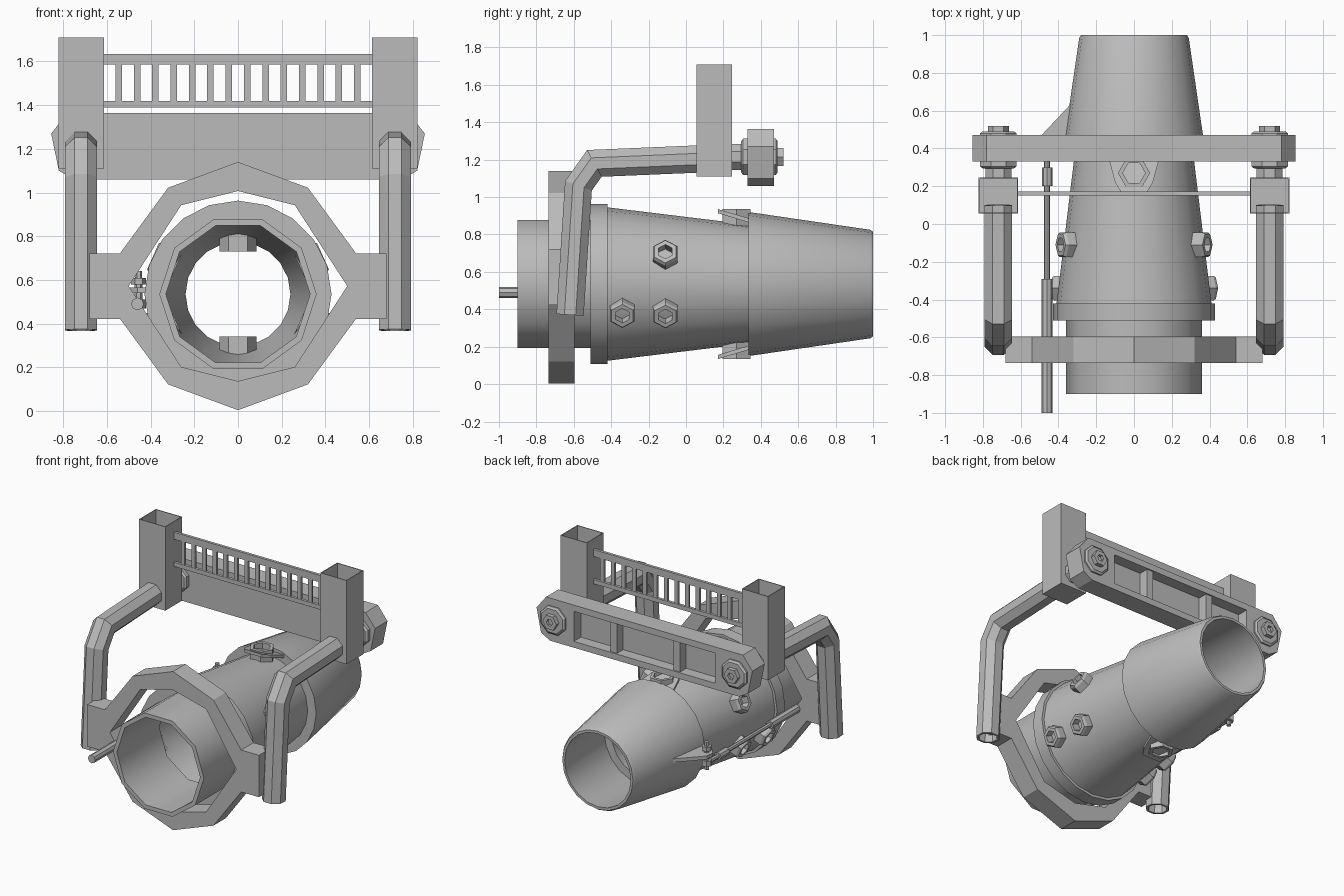
import bpy, bmesh, math
from mathutils import Vector

cube = bpy.data.objects.get("Cube")
if cube:
    bpy.data.objects.remove(cube, do_unlink=True)

grey = bpy.data.materials.new("plain grey")
grey.use_nodes = True
tone = (0.5, 0.5, 0.5, 1)
grey.diffuse_color = tone
grey.node_tree.nodes["Principled BSDF"].inputs["Base Color"].default_value = tone

CZ = 0.535          # height of the barrel axis
HUB = (0.718, 1.215)


def finish(name, bm, smooth=False):
    bmesh.ops.recalc_face_normals(bm, faces=bm.faces)
    mesh = bpy.data.meshes.new(name)
    bm.to_mesh(mesh)
    bm.free()
    obj = bpy.data.objects.new(name, mesh)
    bpy.context.collection.objects.link(obj)
    mesh.materials.append(grey)
    if smooth:
        bpy.ops.object.select_all(action='DESELECT')
        obj.select_set(True)
        bpy.context.view_layer.objects.active = obj
        bpy.ops.object.shade_smooth_by_angle(angle=math.radians(38))
    return obj


def bridge(bm, a, b):
    n = len(a)
    for i in range(n):
        bm.faces.new((a[i], a[(i + 1) % n], b[(i + 1) % n], b[i]))


def turned(name, origin, axis, profile, sides, solid=True, smooth=False, phase=0):
    """Turn a (distance, radius) profile round an axis; hollow profiles close on themselves."""
    axis, origin = Vector(axis).normalized(), Vector(origin)
    u = Vector((0, 1, 0)) if abs(axis.x) > 0.1 else Vector((1, 0, 0))
    v = axis.cross(u)
    bm = bmesh.new()
    rings = []
    for t, r in profile:
        angles = [math.tau * (i + phase) / sides for i in range(sides)]
        rings.append([bm.verts.new(origin + axis * t + (u * math.cos(a) + v * math.sin(a)) * r)
                      for a in angles])
    for a, b in zip(rings, rings[1:]):
        bridge(bm, a, b)
    if solid:
        bm.faces.new(rings[0])
        bm.faces.new(rings[-1])
    else:
        bridge(bm, rings[-1], rings[0])
    return finish(name, bm, smooth)


def prism(name, outline, depth):
    """Extrude a flat outline by a vector."""
    bm = bmesh.new()
    a = [bm.verts.new(p) for p in outline]
    b = [bm.verts.new(Vector(p) + Vector(depth)) for p in outline]
    bridge(bm, a, b)
    bm.faces.new(a)
    bm.faces.new(b)
    return finish(name, bm)


def box(name, x0, x1, y0, y1, z0, z1):
    return prism(name, [(x0, y0, z0), (x1, y0, z0), (x1, y1, z0), (x0, y1, z0)], (0, 0, z1 - z0))


def hollow(t0, t1, outer, inner):
    return [(t0, outer), (t1, outer), (t1, inner), (t0, inner)]


# Barrel: inlet pipe, collar, inner cone and outer cone
centre, along = (0, 0, CZ), (0, 1, 0)
turned("inlet_pipe", centre, along, hollow(-0.9, -0.42, 0.36, 0.33), 10, False, True)
turned("collar", centre, along, hollow(-0.51, -0.42, 0.428, 0.33), 20, False, True)
turned("inner_cone", centre, along,
       [(-0.42, 0.41), (0.5, 0.298), (0.5, 0.24), (-0.42, 0.35)], 20, False, True)
turned("outer_cone", centre, along,
       [(0.335, 0.385), (0.985, 0.29), (1, 0.28), (1, 0.262), (0.335, 0.315)], 20, False, True)

# Upper and lower locking tabs, each with a hexagonal socket
for name, s in (("upper", 1), ("lower", -1)):
    shape = [(-0.07, 0.17), (0.07, 0.17), (0.1, 0.22), (0.14, 0.37), (-0.14, 0.37), (-0.1, 0.22)]
    prism(name + "_tab", [(x, y, CZ + s * (0.43 - 0.3 * y)) for x, y in shape], (0, 0, s * 0.022))
    turned(name + "_socket", (0, 0.27, CZ), (0, 0, s), hollow(0.195, 0.4, 0.085, 0.06), 6, False)

# Side bosses on the inner cone
for side, s in (("left", 1), ("right", -1)):
    for spot, y, rise in (("upper", -0.11, 24), ("lower", -0.11, -24), ("front", -0.34, -22)):
        a = math.radians(rise)
        wall = 0.36 - 0.12 * (y + 0.11)
        turned(f"{side}_{spot}_boss", (0, y, CZ), (s * math.cos(a), 0, math.sin(a)),
               [(wall - 0.05, 0.076), (wall + 0.05, 0.076), (wall + 0.066, 0.066),
                (wall + 0.066, 0.042), (wall + 0.01, 0.042), (wall - 0.05, 0.042)], 6, False, phase=0.5)

# Two-part yoke ring
outer = [(-0.68, 0), (-0.68, 0.15), (-0.54, 0.15), (-0.32, 0.45), (0, 0.568)]
inner = [(-0.5, 0), (-0.26, 0.37), (0, 0.435)]
arch = outer + [(-x, z) for x, z in outer[-2::-1]]
arch += [(-x, z) for x, z in inner] + inner[-2::-1]
for name, s in (("upper_yoke", 1), ("lower_yoke", -1)):
    prism(name, [(x, -0.735, 0.572 + s * z) for x, z in arch], (0, 0.14, 0))

# Bent arms, posts and beam hubs on both sides
path = [Vector(p) for p in ((-0.62, 0.37), (-0.575, 1.06), (-0.49, 1.18), (0.1, 1.205))]
for side, s in (("left", 1), ("right", -1)):
    hx, hz = s * HUB[0], HUB[1]
    bm = bmesh.new()
    rings = []
    for i, p in enumerate(path):
        before = (p - path[i - 1]).normalized() if i else (path[1] - p).normalized()
        after = (path[i + 1] - p).normalized() if i + 1 < len(path) else before
        mid = (before + after).normalized()
        across = Vector((-mid.y, mid.x)) / mid.dot(before)
        for r in (0.079, 0.062):
            ring = []
            for k in range(8):
                a = math.tau * (k + 0.5) / 8
                q = p + across * (r * math.sin(a))
                ring.append(bm.verts.new((hx + r * math.cos(a), q.x, q.y)))
            rings.append(ring)
    for i in range(len(path) - 1):
        bridge(bm, rings[2 * i], rings[2 * i + 2])
        bridge(bm, rings[2 * i + 1], rings[2 * i + 3])
    bridge(bm, rings[0], rings[1])
    bridge(bm, rings[-2], rings[-1])
    finish(side + "_arm", bm)

    post = box(side + "_post", hx - 0.104, hx + 0.104, 0.055, 0.245, 1.11, 1.71)
    bm = bmesh.new()
    bm.from_mesh(post.data)
    bmesh.ops.delete(bm, geom=[f for f in bm.faces if f.normal.z > 0.9], context='FACES_ONLY')
    bm.to_mesh(post.data)
    bm.free()
    wall = post.modifiers.new("wall", 'SOLIDIFY')
    wall.thickness = 0.008
    wall.offset = -1

    pivot = (hx, 0, hz)
    turned(side + "_shaft", pivot, along, [(0.24, 0.075), (0.3, 0.075)], 8, phase=0.5)
    turned(side + "_washer", pivot, along, [(0.295, 0.09), (0.305, 0.105), (0.48, 0.105), (0.49, 0.09)], 8,
           phase=0.5)
    turned(side + "_nut", pivot, along,
           [(0.48, 0.055), (0.52, 0.055), (0.52, 0.025), (0.5, 0.025)], 6)

    # Beam end
    end = [(0.56, 1.06), (0.75, 1.06), (0.82, 1.1), (0.855, 1.27), (0.78, 1.365), (0.56, 1.365)]
    prism(side + "_beam_end", [(s * x, 0.33, z) for x, z in end], (0, 0.14, 0))

# Rear beam between the hubs, recessed at the back
box("beam_web", -0.56, 0.56, 0.33, 0.39, 1.06, 1.365)
box("beam_top_flange", -0.56, 0.56, 0.39, 0.47, 1.32, 1.365)
box("beam_bottom_flange", -0.56, 0.56, 0.39, 0.47, 1.06, 1.105)
for name, x in (("left_rib", 0.25), ("right_rib", -0.25)):
    box(name, x - 0.025, x + 0.025, 0.39, 0.46, 1.105, 1.32)

# Grille between the posts
box("grille_top_rail", -0.62, 0.62, 0.152, 0.172, 1.585, 1.635)
box("grille_bottom_rail", -0.62, 0.62, 0.152, 0.172, 1.39, 1.42)
for i in range(-7, 7):
    x = (i + 0.5) * 0.084
    box("grille_bar", x - 0.015, x + 0.015, 0.154, 0.17, 1.42, 1.585)

# Control rod, bracket and pivot pin on the right side
rod = [(-1, 0.029), (-0.29, 0.029), (-0.29, 0.016), (0.2, 0.016), (0.2, 0.028),
       (0.3, 0.028), (0.3, 0.016), (0.4, 0.016)]
turned("control_rod", (-0.46, 0, 0.49), along, rod, 8)
bracket = [(-0.33, 0.64), (-0.49, 0.47), (-0.5, 0.41), (-0.46, 0.36), (-0.34, 0.36)]
prism("rod_bracket", [(x, y, 0.54) for x, y in bracket], (0, 0, 0.025))
pin = [(0.44, 0.016), (0.47, 0.016), (0.47, 0.034), (0.51, 0.034), (0.51, 0.018), (0.58, 0.018),
       (0.58, 0.034), (0.61, 0.034), (0.61, 0.016), (0.64, 0.016)]
turned("pivot_pin", (-0.455, 0.415, 0), (0, 0, 1), pin, 6)
